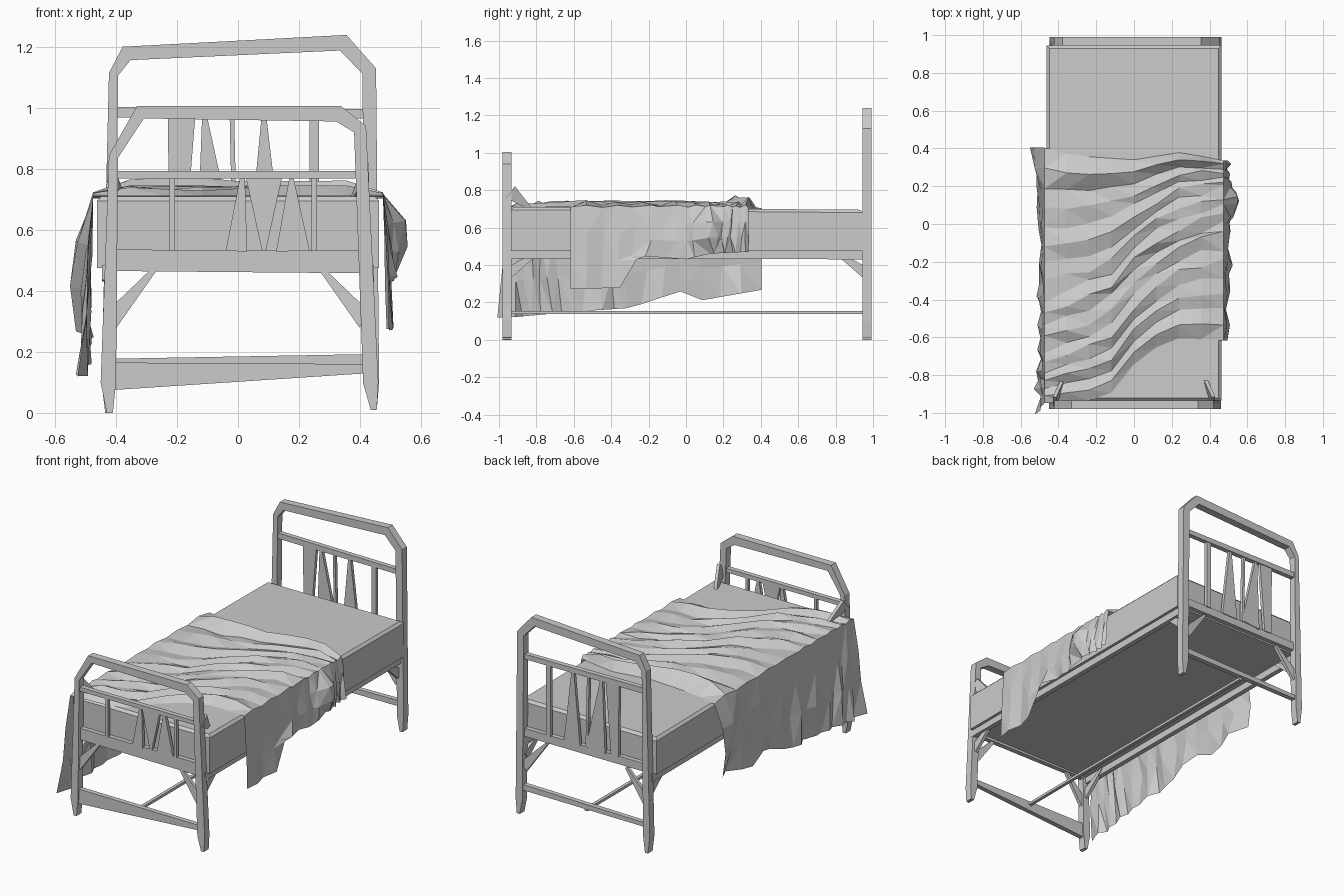
import bpy, bmesh, math, random
from mathutils import Vector as V

if "Cube" in bpy.data.objects:
    bpy.data.objects.remove(bpy.data.objects["Cube"])

random.seed(11)


def finish(name, bm):
    mesh = bpy.data.meshes.new(name)
    bm.to_mesh(mesh)
    bm.free()
    obj = bpy.data.objects.new(name, mesh)
    bpy.context.collection.objects.link(obj)
    return obj


def sweep(name, pts, widths, depth, side=(0, 1, 0)):
    """Four-sided mitred bar along pts; depth is measured along side."""
    pts, side = [V(p) for p in pts], V(side)
    bm, rings = bmesh.new(), []
    for i, (p, w) in enumerate(zip(pts, widths)):
        a = (p - pts[i - 1]).normalized() if i else None
        b = (pts[i + 1] - p).normalized() if i < len(pts) - 1 else None
        a, b = a or b, b or a
        na, nb = a.cross(side).normalized(), b.cross(side).normalized()
        n = (na + nb).normalized()
        n *= w / 2 / max(n.dot(na), 0.5)
        s = side * depth / 2
        rings.append([bm.verts.new(p + o) for o in (n + s, n - s, -n - s, s - n)])
    for r, q in zip(rings, rings[1:]):
        for k in range(4):
            bm.faces.new((r[k], r[k - 1], q[k - 1], q[k]))
    bm.faces.new(rings[0])
    bm.faces.new(rings[-1][::-1])
    bmesh.ops.recalc_face_normals(bm, faces=bm.faces)
    return finish(name, bm)


def interp(table, x):
    if x <= table[0][0]:
        return table[0][1]
    for (x0, y0), (x1, y1) in zip(table, table[1:]):
        if x <= x1:
            return y0 + (y1 - y0) * (x - x0) / (x1 - x0)
    return table[-1][1]


# Head and foot hoops: post, bent top rail, post
HY, FY = 0.968, -0.957
sweep("head_hoop", [(-0.425, HY, 0.0), (-0.425, HY, 0.1), (-0.408, HY, 1.11), (-0.365, HY, 1.178),
                    (0.345, HY, 1.213), (0.43, HY, 1.12), (0.44, HY, 0.1), (0.445, HY, 0.01)],
      [0.02, 0.045, 0.03, 0.045, 0.05, 0.045, 0.045, 0.02], 0.046)
sweep("foot_hoop", [(-0.42, FY, 0.0), (-0.425, FY, 0.1), (-0.408, FY, 0.84), (-0.32, FY, 0.985),
                    (0.33, FY, 0.98), (0.40, FY, 0.93), (0.435, FY, 0.1), (0.445, FY, 0.01)],
      [0.02, 0.05, 0.03, 0.04, 0.05, 0.04, 0.05, 0.02], 0.046)

# Cross rails of both ends
for name, y, zl, zr, wl, wr in [("head_upper_rail", HY, 0.985, 0.98, 0.035, 0.03),
                                ("head_lower_rail", HY - 0.01, 0.51, 0.51, 0.05, 0.05),
                                ("head_bottom_bar", HY, 0.165, 0.175, 0.025, 0.035),
                                ("foot_upper_rail", FY, 0.78, 0.78, 0.025, 0.025),
                                ("foot_lower_rail", FY + 0.01, 0.50, 0.495, 0.07, 0.075),
                                ("foot_bottom_bar", FY, 0.12, 0.145, 0.09, 0.03)]:
    sweep(name, [(-0.41, y, zl), (0.425, y, zr)], [wl, wr], 0.03)

# Spindles: x at bottom, x at top, width at bottom, width at top
for x0, x1, w0, w1 in [(-0.215, -0.215, 0.018, 0.018), (-0.005, 0.015, 0.07, 0.015),
                       (0.085, 0.085, 0.012, 0.12), (0.18, 0.175, 0.11, 0.012),
                       (0.25, 0.25, 0.018, 0.018)]:
    sweep("foot_spindle", [(x0, FY, 0.53), (x1, FY, 0.775)], [w0, w1], 0.02)
for x0, x1, w0, w1 in [(-0.20, -0.185, 0.05, 0.09), (-0.07, -0.11, 0.13, 0.015),
                       (-0.01, -0.02, 0.015, 0.015), (0.09, 0.085, 0.11, 0.015),
                       (0.25, 0.25, 0.03, 0.03)]:
    sweep("head_spindle", [(x0, HY, 0.53), (x1, HY, 0.975)], [w0, w1], 0.02)

# Side rails, long floor bar and corner braces
for s in (-1, 1):
    sweep("side_rail", [(s * 0.43, -0.95, 0.46), (s * 0.43, 0.96, 0.455)], [0.05, 0.05], 0.03, (1, 0, 0))
    for y, e in ((HY, 1), (FY, -1)):
        sweep("end_brace", [(s * 0.42, y, 0.30), (s * 0.27, y - e * 0.01, 0.475)], [0.06, 0.015], 0.02)
        sweep("side_brace", [(s * 0.42, y - e * 0.01, 0.36), (s * 0.42, y - e * 0.17, 0.47)],
              [0.06, 0.015], 0.02, (1, 0, 0))
    sweep("foot_corner_tuck", [(s * 0.42, -0.94, 0.79), (s * 0.38, -0.83, 0.70)],
          [0.08, 0.015], 0.02, (1, 0, 0))
sweep("floor_bar", [(0, FY, 0.145), (0, HY, 0.145)], [0.016, 0.016], 0.02, (1, 0, 0))

# Mattress with a slightly pulled-in top edge
bm = bmesh.new()
bmesh.ops.create_cube(bm, size=1)
for v in bm.verts:
    top = v.co.z > 0
    y = v.co.y * 1.88 + 0.005
    v.co = V((v.co.x * 0.925, y, (0.71 if y < 0 else 0.695) if top else 0.475))
bmesh.ops.bevel(bm, geom=[e for e in bm.edges if all(v.co.z > 0.6 for v in e.verts)],
                offset=0.015, segments=1, affect='EDGES')
finish("mattress", bm)

# Crumpled blanket: top part with a long drape on the left and a ragged one on the right
front_edge = [(-0.5, -0.95), (-0.15, -0.93), (0.05, -0.68), (0.25, -0.60), (0.5, -0.62)]
head_edge = [(-0.5, 0.41), (-0.3, 0.36), (0.0, 0.34), (0.25, 0.38), (0.5, 0.33)]
left_hem = [(-0.93, 0.12), (-0.6, 0.15), (-0.3, 0.17), (-0.03, 0.26), (0.02, 0.20), (0.42, 0.27)]
right_hem = [(-0.63, 0.27), (-0.30, 0.28), (-0.26, 0.45), (0.0, 0.43), (0.12, 0.46), (0.33, 0.47)]
ROWS, LEFT, TOP, RIGHT = 18, 3, 8, 3
rnd = random.uniform
bm, grid = bmesh.new(), []
# Each fold has its own height, and fades in and out across the bed
fold = [(1 if j % 2 else -1) * rnd(0.3, 1.3) for j in range(ROWS + 1)]
for i in range(LEFT + TOP + RIGHT + 1):
    x = max(-0.475, min(0.475, -0.475 + 0.95 * (i - LEFT) / TOP))
    fl, fr = max(0, LEFT - i) / LEFT, max(0, i - LEFT - TOP) / RIGHT
    y0, y1, col = interp(front_edge, x), interp(head_edge, x), []
    for j in range(ROWS + 1):
        t = j / ROWS
        inner = math.sin(math.pi * t)
        y = y0 + (y1 - y0) * t + 0.42 * x * inner + rnd(-0.025, 0.025) * inner
        pleat = fold[j]
        if fl:
            bulge = 0.07 * math.exp(-((y - 0.35) / 0.09) ** 2) * math.sin(math.pi * fl)
            p = (-0.475 - 0.03 * fl - bulge + (pleat * 0.014 + rnd(-0.015, 0.015)) * fl,
                 y - (0.06 * fl if j == 0 else 0),
                 0.715 + (interp(left_hem, y) - 0.715) * fl)
        elif fr:
            bulge = 0.08 * math.exp(-((y - 0.12) / 0.08) ** 2) * math.sin(math.pi * fr)
            p = (0.475 + 0.03 * fr + bulge + (pleat * 0.009 + rnd(-0.01, 0.01)) * fr,
                 y, 0.715 + (interp(right_hem, y) - 0.715) * fr)
        else:
            roll = 0.025 * max(0, 1 - abs(t - 0.94) / 0.08)
            fade = 0.4 + 0.6 * abs(math.sin(2.2 * x + 0.9 * j))
            z = max(0.711, 0.725 + pleat * 0.014 * fade + roll + rnd(-0.006, 0.01))
            if j in (0, ROWS):
                z = 0.710 if j == 0 else 0.703
            elif abs(x) > 0.47:
                z = 0.715 + pleat * 0.006
            p = (x, y, z)
        col.append(bm.verts.new(p))
    grid.append(col)
for a, b in zip(grid, grid[1:]):
    for j in range(ROWS):
        bm.faces.new((a[j], b[j], b[j + 1], a[j + 1]))
bmesh.ops.triangulate(bm, faces=bm.faces)
finish("blanket", bm)
